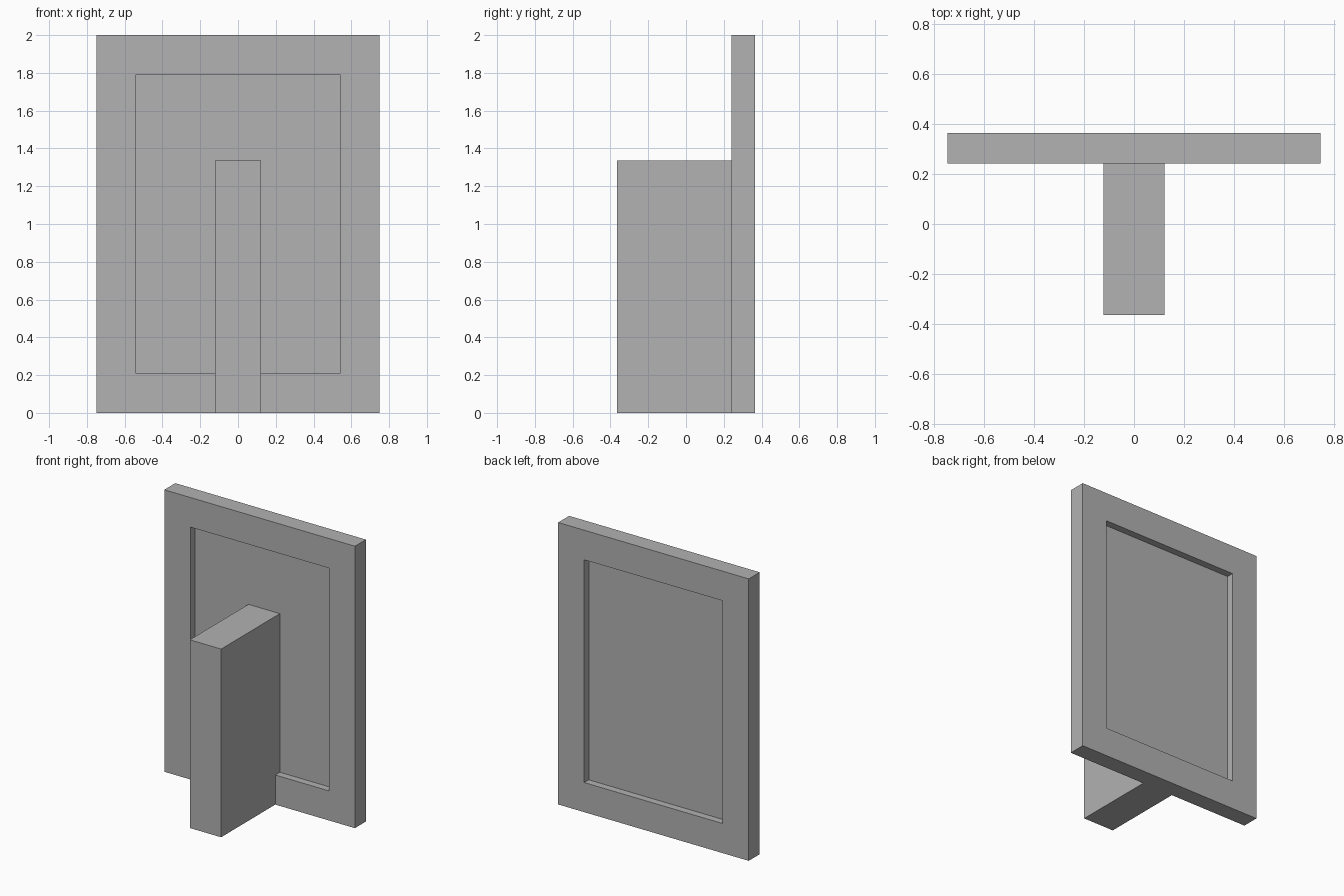
import bpy, bmesh
from mathutils import Vector

if "Cube" in bpy.data.objects:
    bpy.data.objects.remove(bpy.data.objects["Cube"])

grey = bpy.data.materials.new("plain grey")
grey.diffuse_color = (0.445, 0.445, 0.445, 1)
grey.use_nodes = True
grey.node_tree.nodes["Principled BSDF"].inputs["Base Color"].default_value = grey.diffuse_color


def extrude_profile(name, outline, move, hole=None):
    """Fill an outline (optionally with a hole) and extrude it along move."""
    bm = bmesh.new()
    edges = []
    for loop in filter(None, (outline, hole)):
        vs = [bm.verts.new(p) for p in loop]
        edges += [bm.edges.new((vs[i - 1], vs[i])) for i in range(len(vs))]
    bmesh.ops.triangle_fill(bm, edges=edges, use_beauty=True)
    ext = bmesh.ops.extrude_face_region(bm, geom=bm.faces[:], use_keep_orig=True)
    bmesh.ops.translate(bm, vec=Vector(move),
                        verts=[g for g in ext["geom"] if isinstance(g, bmesh.types.BMVert)])
    bmesh.ops.recalc_face_normals(bm, faces=bm.faces)
    bmesh.ops.dissolve_limit(bm, angle_limit=0.01, verts=bm.verts, edges=bm.edges)
    mesh = bpy.data.meshes.new(name)
    bm.to_mesh(mesh)
    bm.free()
    mesh.materials.append(grey)
    obj = bpy.data.objects.new(name, mesh)
    bpy.context.collection.objects.link(obj)
    return obj


def rect(half_x, z0, z1, y):
    return [(-half_x, y, z0), (half_x, y, z0), (half_x, y, z1), (-half_x, y, z1)]


FRONT, BACK = 0.242, 0.365          # frame depth range
P_FRONT, P_BACK = 0.293, 0.314      # recessed panel depth range
RAIL = 0.21                         # frame border width

# upright rectangular frame
extrude_profile("frame", rect(0.748, 0, 2, FRONT), (0, BACK - FRONT, 0),
                rect(0.543, RAIL, 2 - RAIL, FRONT))

# thin panel recessed on both sides
extrude_profile("panel", rect(0.543, RAIL, 2 - RAIL, P_FRONT), (0, P_BACK - P_FRONT, 0))

# deep support block, notched over the bottom rail to meet the panel
side = [(-0.365, 0), (FRONT, 0), (FRONT, RAIL), (P_FRONT, RAIL), (P_FRONT, 1.335), (-0.365, 1.335)]
extrude_profile("support_block", [(-0.123, y, z) for y, z in side], (0.246, 0, 0))
